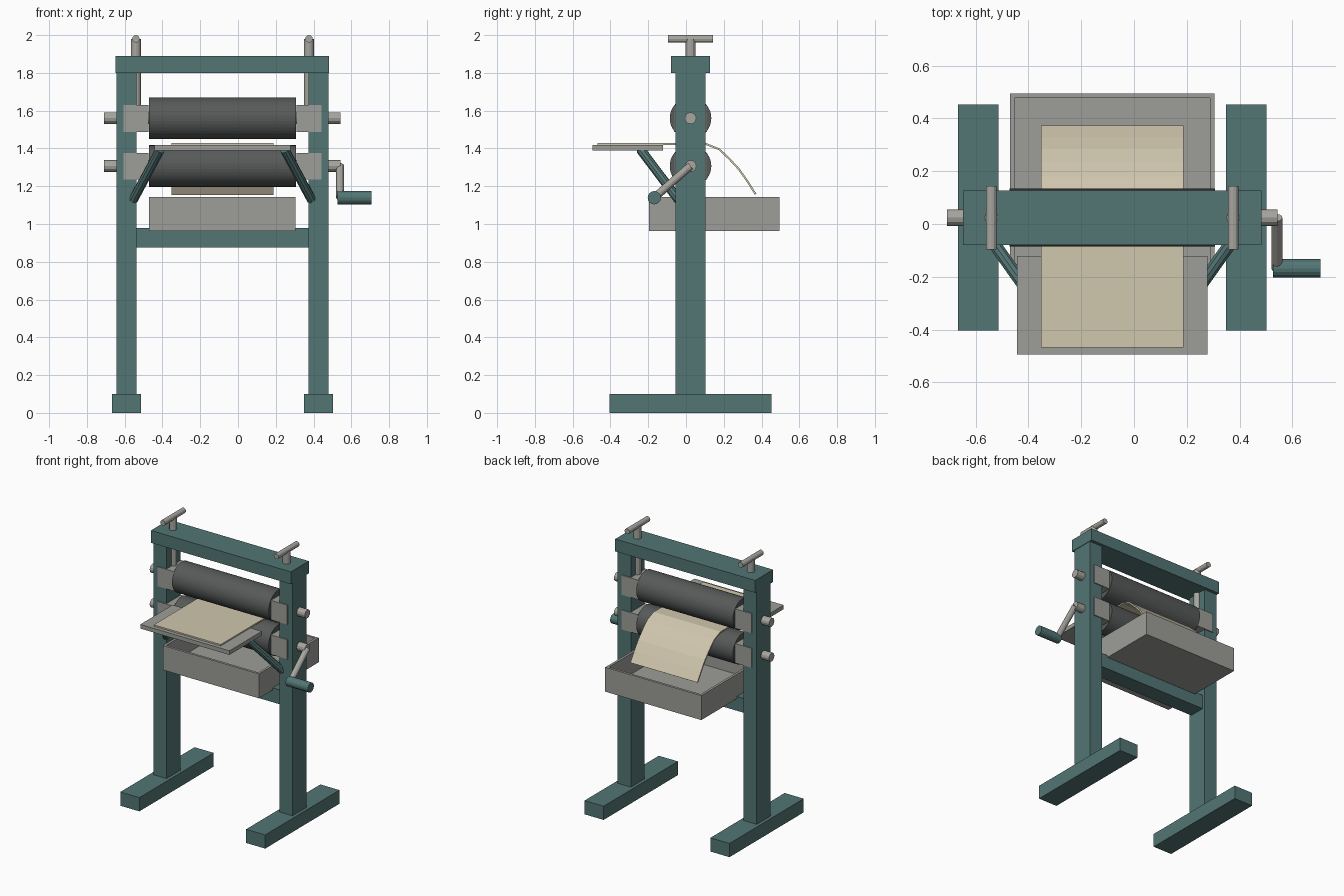
import bpy
import bmesh
from mathutils import Vector

if "Cube" in bpy.data.objects:
    bpy.data.objects.remove(bpy.data.objects["Cube"], do_unlink=True)

CX, CY = -0.0825, 0.024          # centre of the frame
UPPER_Z, LOWER_Z = 1.56, 1.307   # roller axis heights


def make_material(name, rgb):
    mat = bpy.data.materials.new(name)
    mat.use_nodes = True
    color = (*rgb, 1.0)
    mat.diffuse_color = color
    mat.node_tree.nodes["Principled BSDF"].inputs["Base Color"].default_value = color
    return mat


TEAL = make_material("teal paint", (0.085, 0.18, 0.175))
GREY = make_material("grey metal", (0.34, 0.345, 0.32))
STEEL = make_material("pale steel", (0.39, 0.38, 0.35))
RUBBER = make_material("dark rubber", (0.095, 0.102, 0.1))
PAPER = make_material("cream sheet", (0.63, 0.57, 0.42))


def add_object(name, bm, mat):
    mesh = bpy.data.meshes.new(name)
    bm.to_mesh(mesh)
    bm.free()
    mesh.materials.append(mat)
    obj = bpy.data.objects.new(name, mesh)
    bpy.context.collection.objects.link(obj)
    return obj


def box_mesh(low, high):
    low, high = Vector(low), Vector(high)
    bm = bmesh.new()
    bmesh.ops.create_cube(bm, size=1)
    bmesh.ops.scale(bm, vec=high - low, verts=bm.verts)
    bmesh.ops.translate(bm, vec=(low + high) / 2, verts=bm.verts)
    return bm


def box(name, low, high, mat):
    return add_object(name, box_mesh(low, high), mat)


def rod(name, start, end, radius, mat, sides=12):
    start, end = Vector(start), Vector(end)
    axis = end - start
    bm = bmesh.new()
    bmesh.ops.create_cone(bm, cap_ends=True, segments=sides, radius1=radius,
                          radius2=radius, depth=axis.length)
    obj = add_object(name, bm, mat)
    obj.rotation_mode = "QUATERNION"
    obj.rotation_quaternion = axis.to_track_quat("Z", "Y")
    obj.location = (start + end) / 2
    return obj


# Side frames, with everything that repeats left and right
for side, s in (("right", -1), ("left", 1)):
    def centred(name, offset, half_x, half_y, z0, z1, mat):
        x = CX + s * offset
        box(f"{side}_{name}", (x - half_x, CY - half_y, z0),
            (x + half_x, CY + half_y, z1), mat)

    centred("foot", 0.508, 0.077, 0.428, 0, 0.1, TEAL)
    centred("post", 0.508, 0.053, 0.08, 0.1, 1.8, TEAL)
    for level, z in (("upper", UPPER_Z), ("lower", LOWER_Z)):
        centred(f"{level}_bearing_block", 0.458, 0.066, 0.087,
                z - 0.072, z + 0.07, GREY)

    # Pressure screw with its cross handle
    x = CX + s * 0.458
    rod(f"{side}_pressure_screw", (x, CY, UPPER_Z), (x, CY, 1.98), 0.026, STEEL)
    rod(f"{side}_screw_handle", (x, CY - 0.12, 1.98), (x, CY + 0.12, 1.98),
        0.02, STEEL)

    # Diagonal support under the feed table
    rod(f"{side}_table_strut", (CX + s * 0.472, CY - 0.064, 1.128),
        (CX + s * 0.33, -0.24, 1.393), 0.025, TEAL, 10)

# Beams joining the posts
box("top_beam", (CX - 0.565, CY - 0.103, 1.8), (CX + 0.565, CY + 0.103, 1.89), TEAL)
box("cross_bar", (CX - 0.46, CY - 0.06, 0.875), (CX + 0.46, CY + 0.06, 0.98), TEAL)

# Rollers and their axles
for level, z in (("upper", UPPER_Z), ("lower", LOWER_Z)):
    rod(f"{level}_roller", (CX - 0.39, CY, z), (CX + 0.39, CY, z), 0.11, RUBBER, 40)
    rod(f"{level}_axle", (CX - 0.626, CY, z), (CX + 0.626, CY, z), 0.031, STEEL)

# Crank on the left end of the lower axle
CRANK_X, GRIP_Y, GRIP_Z = 0.541, -0.168, 1.139
rod("crank_arm", (CRANK_X, CY, LOWER_Z), (CRANK_X, GRIP_Y, GRIP_Z), 0.021, STEEL)
rod("crank_grip", (0.526, GRIP_Y, GRIP_Z), (0.706, GRIP_Y, GRIP_Z), 0.035, TEAL, 16)

# Feed table
box("feed_table", (CX - 0.36, -0.495, 1.388), (CX + 0.36, -0.122, 1.418), GREY)

# Open catch tray
bm = box_mesh((CX - 0.388, -0.195, 0.964), (CX + 0.388, 0.495, 1.142))
top = max(bm.faces, key=lambda f: f.calc_center_median().z)
bmesh.ops.inset_region(bm, faces=[top], thickness=0.025)
well = bmesh.ops.extrude_face_region(bm, geom=[top])["geom"]
bmesh.ops.delete(bm, geom=[top], context="FACES_ONLY")
bmesh.ops.translate(bm, vec=(0, 0, -0.15),
                    verts=[v for v in well if isinstance(v, bmesh.types.BMVert)])
bmesh.ops.recalc_face_normals(bm, faces=bm.faces)
add_object("catch_tray", bm, GREY)

# Sheet running through the rollers and curling down behind
profile = [(-0.468, 1.429), (0.105, 1.429), (0.18, 1.399), (0.235, 1.346),
           (0.285, 1.292), (0.33, 1.228), (0.373, 1.16)]
bm = bmesh.new()
rows = [[bm.verts.new((CX + s * 0.27, y, z)) for s in (-1, 1)] for y, z in profile]
for a, b in zip(rows, rows[1:]):
    bm.faces.new((a[0], a[1], b[1], b[0]))
sheet = add_object("sheet", bm, PAPER)
thickness = sheet.modifiers.new("thickness", "SOLIDIFY")
thickness.thickness = 0.01
thickness.offset = -1
